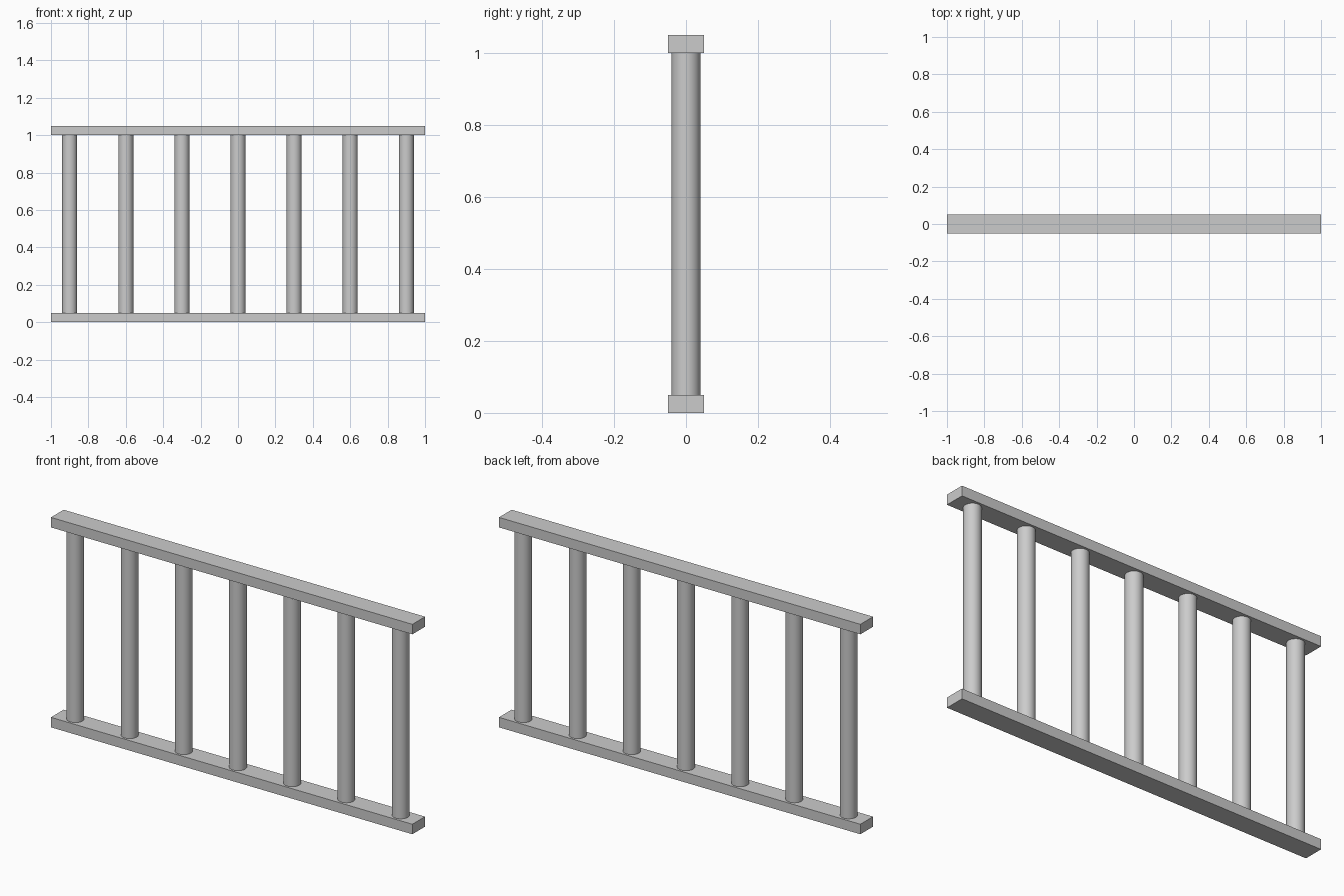
import bpy
import math

if "Cube" in bpy.data.objects:
    bpy.data.objects.remove(bpy.data.objects["Cube"])

RAIL_H = 0.05
TOP_Z = 1.0


def rail(name, z_bottom):
    bpy.ops.mesh.primitive_cube_add(size=1, location=(0, 0, z_bottom + RAIL_H / 2))
    ob = bpy.context.object
    ob.name = name
    ob.scale = (2.0, 0.1, RAIL_H)
    bpy.ops.object.transform_apply(location=False, rotation=False, scale=True)


def baluster(name, x):
    bpy.ops.mesh.primitive_cylinder_add(
        vertices=32, radius=0.04, depth=TOP_Z - RAIL_H,
        location=(x, 0, (TOP_Z + RAIL_H) / 2))
    bpy.context.object.name = name
    bpy.ops.object.shade_smooth_by_angle(angle=math.radians(30))


# Horizontal rails
rail("bottom_rail", 0.0)
rail("top_rail", TOP_Z)

# Seven evenly spaced round balusters
for i in range(7):
    baluster(f"baluster_{i + 1}", -0.9 + 0.3 * i)
